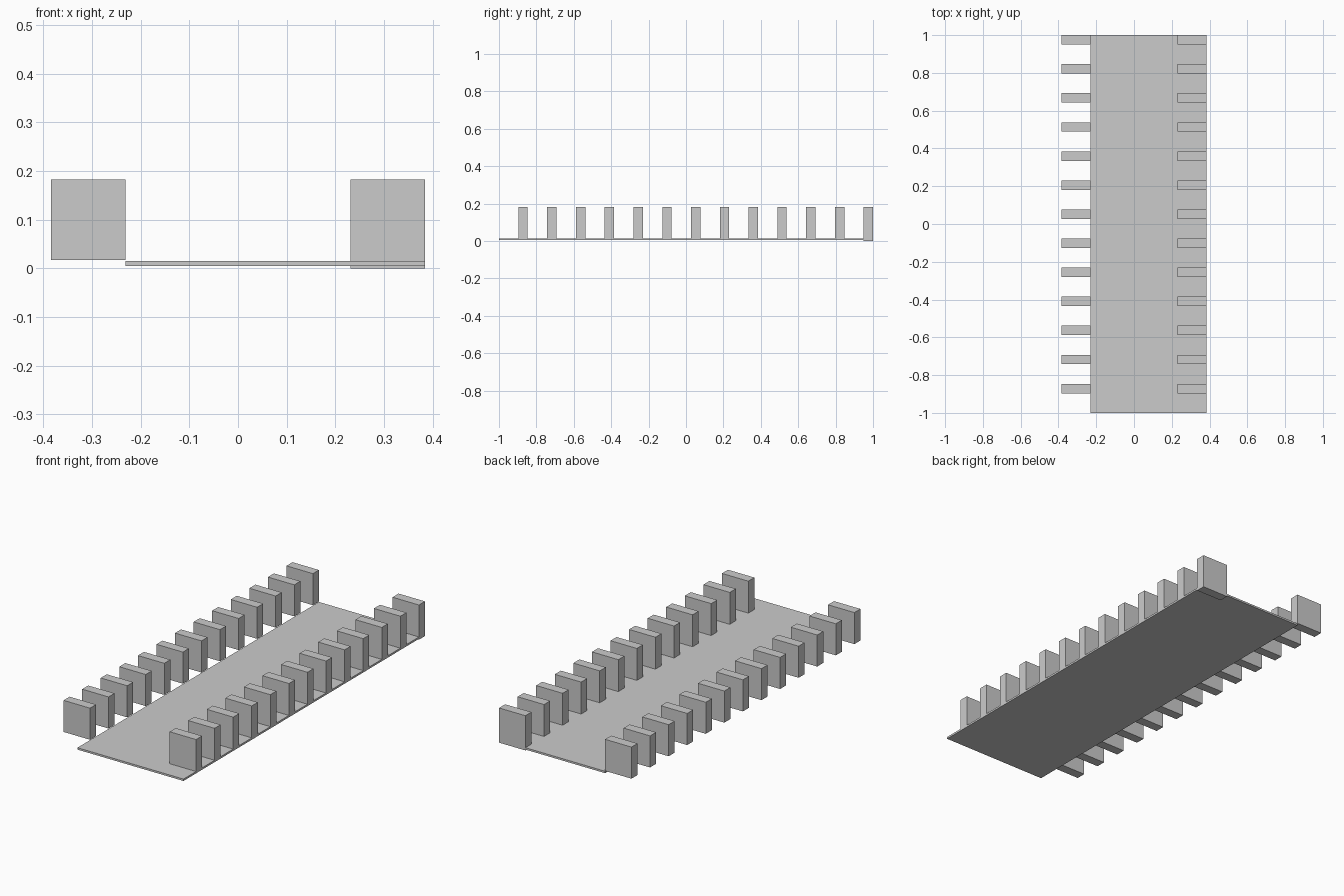
import bpy

if "Cube" in bpy.data.objects:
    bpy.data.objects.remove(bpy.data.objects["Cube"])

COUNT = 13
PITCH = 2.0 / COUNT      # spacing of the posts along y
DEPTH = 0.05             # post thickness along y
HALF = 0.384             # outer half width
INNER = 0.231            # inner face of the posts
TOP = 0.182


def box(name, lo, hi):
    """Axis-aligned box from its two opposite corners."""
    bpy.ops.mesh.primitive_cube_add(
        size=1, location=[(a + b) / 2 for a, b in zip(lo, hi)])
    ob = bpy.context.object
    ob.name = name
    ob.scale = [b - a for a, b in zip(lo, hi)]
    bpy.ops.object.transform_apply(location=False, rotation=False, scale=True)
    return ob


# Thin deck, flush with the outer faces of the right posts
box("deck", (-INNER, -1, 0.0045), (HALF, 1, 0.0145))

# Two rows of posts; the rearmost right one passes through the deck to the ground
for i in range(COUNT):
    back = 1 - i * PITCH
    front = back - DEPTH
    box(f"left_post_{i + 1}", (-HALF, front, 0.0165), (-INNER, back, TOP))
    base = 0 if i == 0 else 0.0145
    box(f"right_post_{i + 1}", (INNER, front, base), (HALF, back, TOP))
